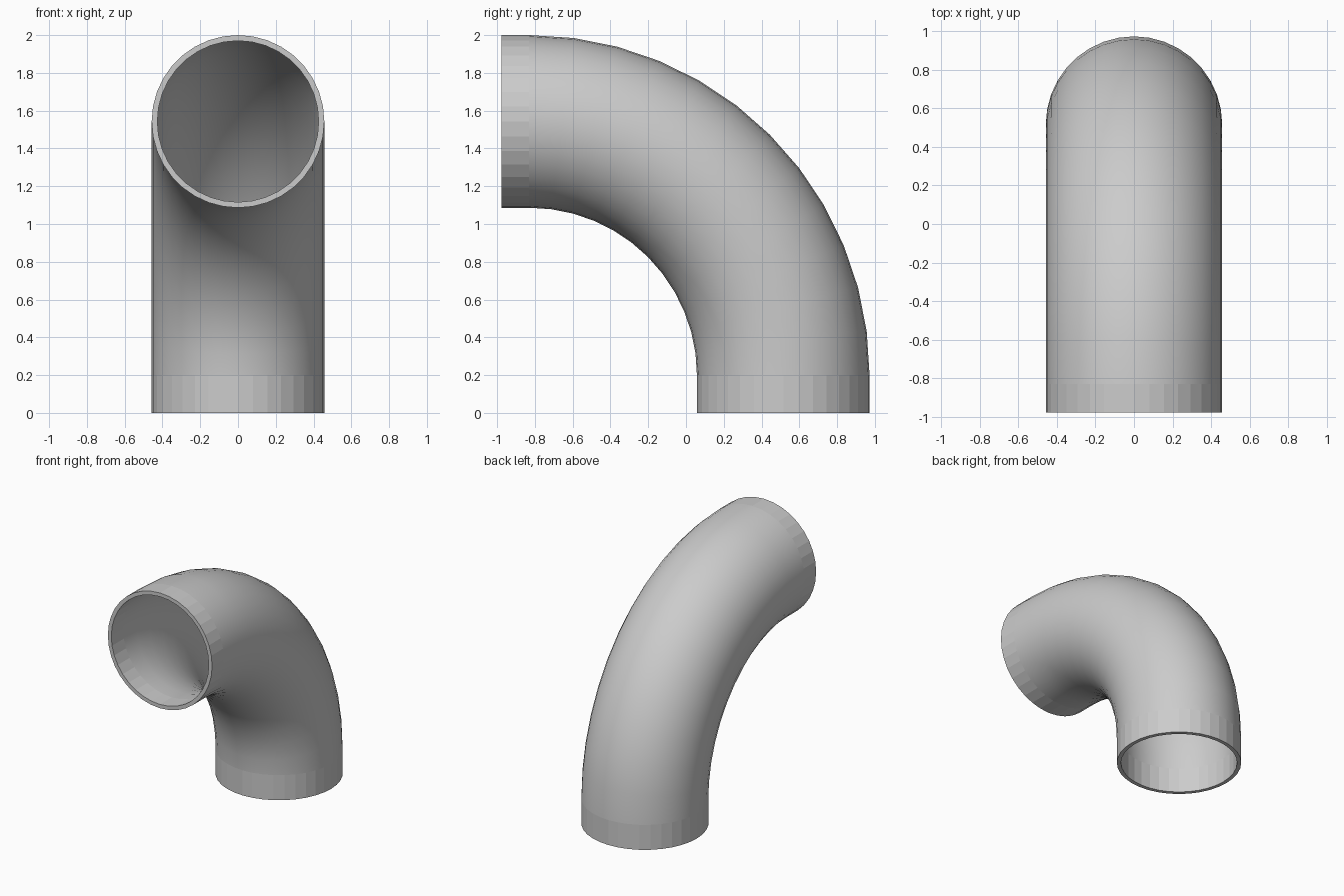
import bpy, bmesh
from math import sin, cos, pi
from mathutils import Vector

if "Cube" in bpy.data.objects:
    bpy.data.objects.remove(bpy.data.objects["Cube"])

SIDES, STEPS = 36, 12
R_OUT, R_IN, BEND = 0.457, 0.427, 1.345
CY, CZ = -0.83, 0.198          # centre of the bend

# Path stations: (bend angle, offset along the straight end)
stations = [(0, Vector((0, 0, -CZ)))]
stations += [(i / STEPS * pi / 2, Vector()) for i in range(STEPS + 1)]
stations += [(pi / 2, Vector((0, -0.977 - CY, 0)))]

bm = bmesh.new()


def make_rings(radius):
    rings = []
    for a, off in stations:
        ring = []
        for k in range(SIDES):
            t = 2 * pi * k / SIDES
            d = BEND + radius * cos(t)
            ring.append(bm.verts.new(
                Vector((radius * sin(t), CY + d * cos(a), CZ + d * sin(a))) + off))
        rings.append(ring)
    return rings


def bridge(a, b, smooth):
    for k in range(SIDES):
        n = (k + 1) % SIDES
        bm.faces.new((a[k], a[n], b[n], b[k])).smooth = smooth


# Outer and inner walls: smooth bend, faceted straight collars
outer, inner = make_rings(R_OUT), make_rings(R_IN)
for rings in (outer, inner):
    for i in range(len(rings) - 1):
        bridge(rings[i], rings[i + 1], 0 < i < len(rings) - 2)

# Rims closing the wall thickness at both mouths
for i in (0, -1):
    bridge(outer[i], inner[i], False)

bmesh.ops.recalc_face_normals(bm, faces=bm.faces[:])
mesh = bpy.data.meshes.new("pipe_elbow")
bm.to_mesh(mesh)
bm.free()
bpy.context.collection.objects.link(bpy.data.objects.new("pipe_elbow", mesh))
